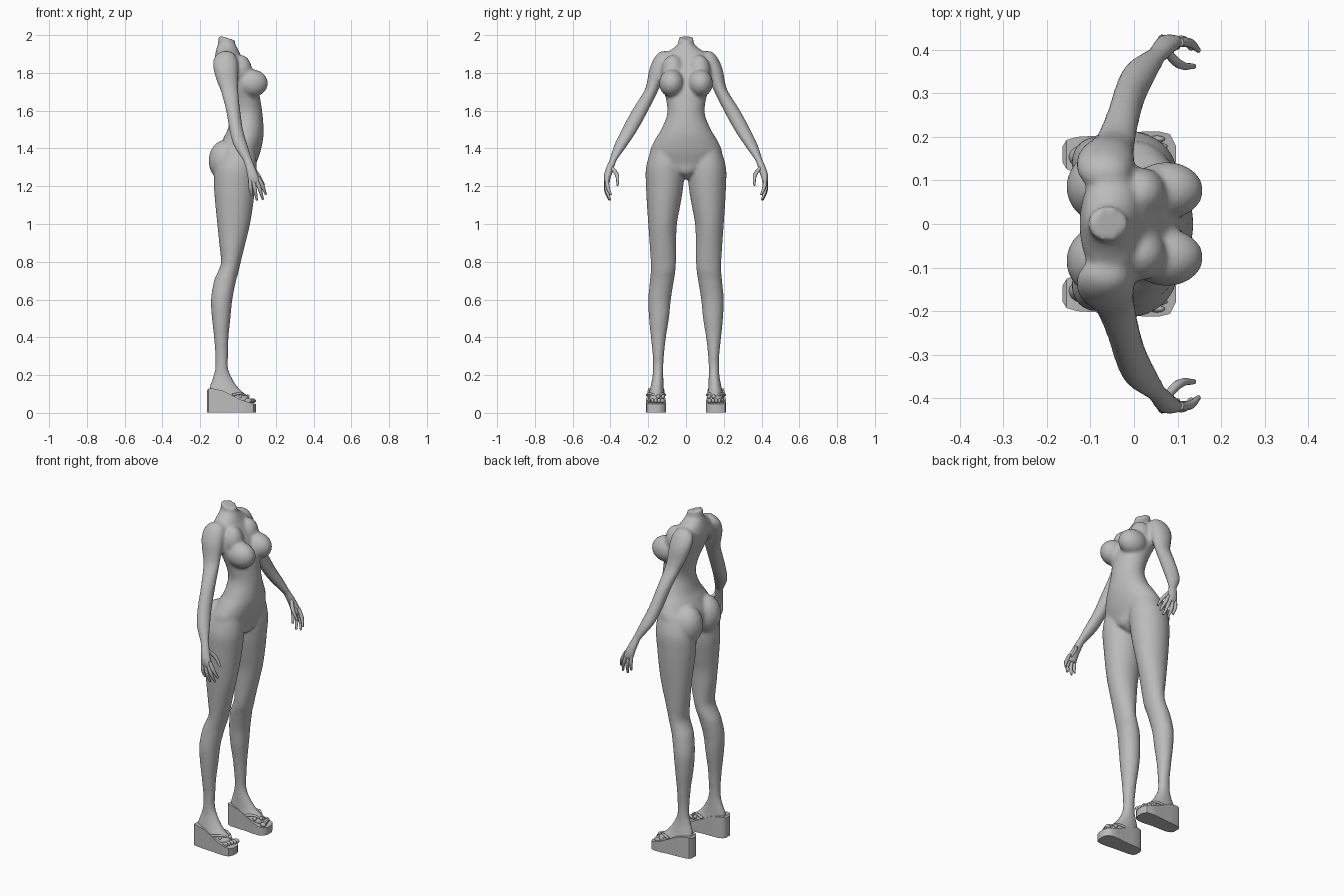
import bpy
import bmesh
from math import sin, cos, tau
from mathutils import Matrix, Vector

cube = bpy.data.objects.get("Cube")
if cube:
    bpy.data.objects.remove(cube)

grey = bpy.data.materials.new("plain grey")
grey.use_nodes = True
COLOUR = (0.5, 0.5, 0.5, 1)
grey.diffuse_color = COLOUR
grey.node_tree.nodes["Principled BSDF"].inputs["Base Color"].default_value = COLOUR


def finish(name, bm):
    """Turn a bmesh into a named object with the shared material."""
    bmesh.ops.recalc_face_normals(bm, faces=bm.faces)
    mesh = bpy.data.meshes.new(name)
    bm.to_mesh(mesh)
    bm.free()
    mesh.materials.append(grey)
    obj = bpy.data.objects.new(name, mesh)
    bpy.context.collection.objects.link(obj)
    return obj


def mirror(obj):
    mod = obj.modifiers.new("both sides", "MIRROR")
    mod.use_axis = (False, True, False)
    mod.use_mirror_merge = False


def shade(obj, angle):
    bpy.ops.object.select_all(action="DESELECT")
    obj.select_set(True)
    bpy.context.view_layer.objects.active = obj
    bpy.ops.object.shade_smooth_by_angle(angle=angle)


def skin(bm, loops):
    """Bridge point loops into a closed tube."""
    rows = [[bm.verts.new(p) for p in loop] for loop in loops]
    n = len(rows[0])
    for a, b in zip(rows, rows[1:]):
        for i in range(n):
            j = (i + 1) % n
            bm.faces.new((a[i], a[j], b[j], b[i]))
    bm.faces.new(rows[0])
    bm.faces.new(rows[-1])


def flow(rings, steps=4):
    """Catmull-Rom interpolation between measured rings."""
    rs = [Vector(r) for r in rings]
    out = []
    for i in range(len(rs) - 1):
        p, a, b, q = rs[max(i - 1, 0)], rs[i], rs[i + 1], rs[min(i + 2, len(rs) - 1)]
        for k in range(steps):
            t = k / steps
            m, n = (b - p) / 2, (q - a) / 2
            out.append(a + m * t + (b * 3 - a * 3 - m * 2 - n) * t ** 2
                       + (a * 2 - b * 2 + m + n) * t ** 3)
    return out + [rs[-1]]


def body_loft(bm, rings, side=1, tilt=0):
    """Rings are (height, back, front, inner, outer)."""
    loops = []
    for z, x0, x1, y0, y1 in flow(rings):
        cx, cy, rx, ry = (x0 + x1) / 2, (y0 + y1) / 2, (x1 - x0) / 2, (y1 - y0) / 2
        loops.append([(cx + rx * cos(tau * i / 28), side * (cy + ry * sin(tau * i / 28)),
                       z - tilt * rx * cos(tau * i / 28)) for i in range(28)])
    skin(bm, loops)


def ball(bm, centre, radii):
    m = Matrix.Translation(centre) @ Matrix.Diagonal((*radii, 1))
    bmesh.ops.create_uvsphere(bm, u_segments=20, v_segments=12, radius=1, matrix=m)


# Torso: height, back, front, half width
torso = [
    (1.24, -.05, .04, .015), (1.27, -.09, .085, .07), (1.32, -.11, .097, .165),
    (1.38, -.11, .118, .192), (1.45, -.08, .133, .162), (1.5, -.055, .136, .132),
    (1.58, -.04, .13, .1), (1.65, -.05, .12, .104), (1.72, -.075, .105, .122),
    (1.8, -.11, .07, .138), (1.86, -.125, .035, .14), (1.9, -.12, .012, .115),
    (1.925, -.115, 0, .075), (1.95, -.108, -.012, .045),
]
leg = [
    (1.4, -.08, .09, .03, .183), (1.3, -.12, .1, .012, .212), (1.2, -.127, .092, .014, .212),
    (1.1, -.12, .08, .03, .207), (1, -.11, .064, .048, .2), (.9, -.1, .04, .052, .193),
    (.8, -.09, .015, .053, .187), (.75, -.105, .004, .056, .187), (.7, -.127, -.01, .064, .191),
    (.6, -.143, -.03, .08, .2), (.5, -.138, -.04, .09, .196), (.4, -.127, -.05, .106, .186),
    (.3, -.12, -.053, .117, .176), (.24, -.12, -.053, .12, .175), (.19, -.132, -.035, .12, .178),
    (.13, -.152, .005, .118, .19), (.09, -.145, .05, .114, .2), (.055, -.1, .075, .112, .205),
]
arm = [
    (1.915, -.085, -.045, .1, .13), (1.9, -.11, -.02, .08, .152), (1.87, -.13, -.005, .08, .173),
    (1.82, -.13, 0, .1, .194), (1.75, -.11, 0, .128, .207), (1.7, -.09, .002, .15, .224),
    (1.6, -.063, .012, .2, .287), (1.5, -.046, .027, .255, .34), (1.42, -.025, .05, .308, .379),
    (1.35, .018, .072, .358, .402), (1.33, .03, .08, .37, .41), (1.28, .043, .1, .386, .43),
    (1.24, .05, .115, .4, .436), (1.21, .06, .12, .404, .43),
]

# Body: overlapping solids fused into one smooth skin
bm = bmesh.new()
body_loft(bm, [(z, b, f, -w, w) for z, b, f, w in torso])
body_loft(bm, [(1.9, -.1, -.02, -.04, .04), (1.95, -.106, -.015, -.041, .041),
               (1.985, -.102, -.015, -.039, .039)], tilt=.3)
for s in (1, -1):
    body_loft(bm, leg, s)
    body_loft(bm, arm, s)
    ball(bm, (.075, s * .077, 1.745), (.084, .066, .073))      # chest
    ball(bm, (.015, s * .07, 1.81), (.06, .06, .085))          # upper chest
    ball(bm, (-.068, s * .085, 1.335), (.088, .085, .11))      # seat
body = finish("body", bm)
mod = body.modifiers.new("fuse", "REMESH")
mod.mode = "VOXEL"
mod.voxel_size = .009
mod.use_smooth_shade = True
mod = body.modifiers.new("soften", "SMOOTH")
mod.factor = .5
mod.iterations = 5


def tubes(name, paths, depth):
    """Round tubes along paths of (x, y, z), tapering to their ends."""
    curve = bpy.data.curves.new(name, "CURVE")
    curve.dimensions = "3D"
    curve.bevel_depth = depth
    curve.bevel_resolution = 2
    curve.resolution_u = 4
    curve.use_fill_caps = True
    for path in paths:
        spline = curve.splines.new("BEZIER")
        spline.bezier_points.add(len(path) - 1)
        for i, (point, co) in enumerate(zip(spline.bezier_points, path)):
            point.co = co
            point.handle_left_type = point.handle_right_type = "AUTO"
            point.radius = 1 - .45 * (i == len(path) - 1)
    curve.materials.append(grey)
    obj = bpy.data.objects.new(name, curve)
    bpy.context.collection.objects.link(obj)
    mirror(obj)


# Fingers and thumbs
tubes("fingers", [
    [(.064, .421, 1.24), (.066, .424, 1.19), (.072, .412, 1.15)],
    [(.08, .42, 1.24), (.09, .423, 1.18), (.1, .405, 1.125)],
    [(.094, .419, 1.24), (.115, .421, 1.185), (.132, .403, 1.13)],
    [(.105, .417, 1.25), (.13, .415, 1.2), (.148, .398, 1.155)],
    [(.075, .395, 1.3), (.105, .366, 1.26), (.138, .362, 1.205)],
], .0105)

# Wedge soles: position, inner, outer, top height
stations = [
    (-.164, .142, .178, .12), (-.155, .126, .193, .128), (-.13, .116, .2, .128),
    (-.08, .114, .203, .118), (-.03, .113, .206, .092), (.02, .107, .212, .068),
    (.06, .107, .212, .055), (.083, .117, .206, .05), (.096, .142, .18, .046),
]
bm = bmesh.new()
skin(bm, [[(x, a, .003), (x, b, .003), (x, b, z), (x, a, z)] for x, a, b, z in stations])
soles = finish("wedge_soles", bm)
mirror(soles)
shade(soles, .7)

# Toes
bm = bmesh.new()
for i in range(5):
    ball(bm, (.077 - .006 * i, .125 + .0175 * i, .064), (.018, .011 - .0008 * i, .013))
toes = finish("toes", bm)
mirror(toes)
shade(toes, 1)

# Sandal straps with a bead at the toe post
tubes("sandal_straps", [
    [(-.03, .112, .095), (.015, .125, .102), (.057, .145, .082)],
    [(-.03, .206, .095), (.01, .192, .102), (.057, .145, .082)],
], .007)
bm = bmesh.new()
for y in (.122, .147, .185):
    ball(bm, (.05 - abs(y - .147), y, .086), (.011, .011, .011))
beads = finish("strap_beads", bm)
mirror(beads)
shade(beads, 1)
